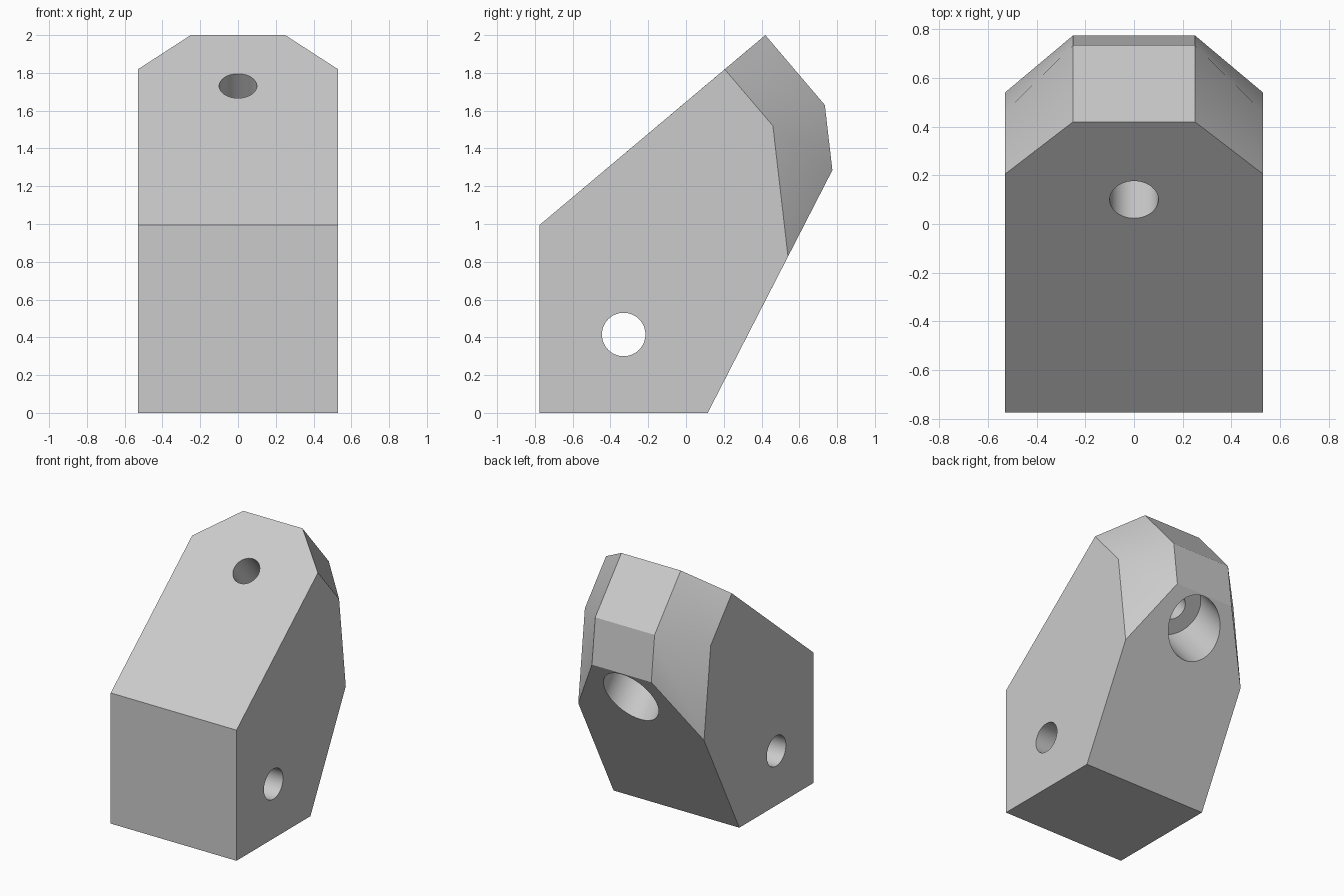
import bpy, bmesh, math
from mathutils import Vector

if "Cube" in bpy.data.objects:
    bpy.data.objects.remove(bpy.data.objects["Cube"], do_unlink=True)

# Single grey material
grey = bpy.data.materials.new("light grey")
grey.use_nodes = True
colour = (0.6, 0.6, 0.6, 1)
grey.diffuse_color = colour
grey.node_tree.nodes["Principled BSDF"].inputs["Base Color"].default_value = colour

# Wedge block: a full profile in the middle, a shortened one at the sides
base = [(-0.775, 0), (0.115, 0)]
front_top = [(-0.775, 0.995)]
middle = base + [(0.775, 1.285), (0.735, 1.63), (0.42, 2.0)] + front_top
side = base + [(0.54, 0.8275), (0.46, 1.52), (0.205, 1.819)] + front_top

bm = bmesh.new()
sections = [(-0.53, side), (-0.25, middle), (0.25, middle), (0.53, side)]
rings = [[bm.verts.new((x, y, z)) for y, z in prof] for x, prof in sections]
for a, b in zip(rings, rings[1:]):
    for i in range(len(a)):
        j = (i + 1) % len(a)
        bm.faces.new((a[i], a[j], b[j], b[i]))
bm.faces.new(rings[0])
bm.faces.new(rings[-1])
bmesh.ops.recalc_face_normals(bm, faces=bm.faces)
bmesh.ops.dissolve_limit(bm, angle_limit=math.radians(1.5), verts=bm.verts, edges=bm.edges)
mesh = bpy.data.meshes.new("wedge_block")
bm.to_mesh(mesh)
bm.free()
mesh.materials.append(grey)
block = bpy.data.objects.new("wedge_block", mesh)
bpy.context.collection.objects.link(block)


def drill(name, start, end, radius):
    """Cut a round hole into the block between two points."""
    start, end = Vector(start), Vector(end)
    axis = end - start
    bpy.ops.mesh.primitive_cylinder_add(vertices=64, radius=radius, depth=axis.length,
                                        location=(start + end) / 2)
    cutter = bpy.context.object
    cutter.name = name
    cutter.rotation_euler = axis.to_track_quat("Z", "Y").to_euler()
    cutter.hide_render = True
    cutter.data.materials.append(grey)
    bpy.context.view_layer.update()
    bpy.context.view_layer.objects.active = block
    cut = block.modifiers.new(name, "BOOLEAN")
    cut.operation = "DIFFERENCE"
    cut.solver = "EXACT"
    cut.object = cutter
    bpy.ops.object.modifier_apply(modifier=cut.name)
    bpy.data.objects.remove(cutter, do_unlink=True)


# Cross hole, then the sloped bolt hole with its counterbore
drill("cross_hole", (-0.7, -0.33, 0.415), (0.7, -0.33, 0.415), 0.115)
mouth = Vector((0, 0.10, 1.731))
inward = Vector((0, 0.644, -0.765))
drill("counterbore", mouth + inward * 0.5, mouth + inward * 1.2, 0.22)
drill("bolt_hole", mouth - inward * 0.2, mouth + inward * 0.6, 0.1)

# Smooth bores and soft corner folds, sharp elsewhere
bpy.ops.object.select_all(action="DESELECT")
block.select_set(True)
bpy.context.view_layer.objects.active = block
bpy.ops.object.shade_smooth_by_angle(angle=math.radians(30))
